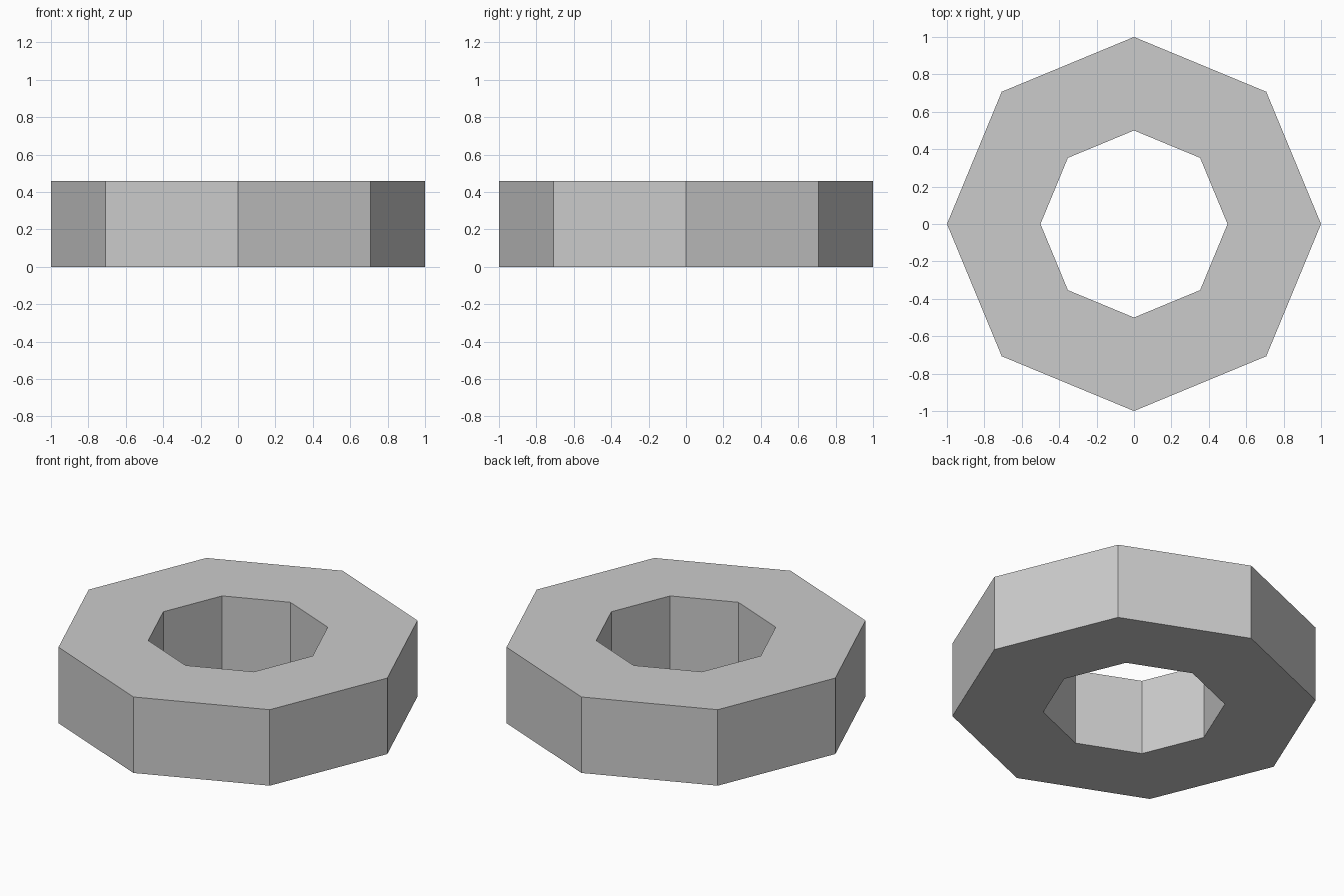
import bpy, bmesh
from math import cos, sin, pi

if "Cube" in bpy.data.objects:
    bpy.data.objects.remove(bpy.data.objects["Cube"])

SIDES, OUTER, INNER, HEIGHT = 8, 1.0, 0.5, 0.46

bm = bmesh.new()

def loop(radius, z):
    return [bm.verts.new((radius * cos(2 * pi * i / SIDES),
                          radius * sin(2 * pi * i / SIDES), z))
            for i in range(SIDES)]

# Rectangular cross-section swept around the octagon
loops = [loop(OUTER, 0), loop(OUTER, HEIGHT), loop(INNER, HEIGHT), loop(INNER, 0)]
for k in range(4):
    a, b = loops[k], loops[(k + 1) % 4]
    for i in range(SIDES):
        j = (i + 1) % SIDES
        bm.faces.new((a[i], a[j], b[j], b[i]))
bmesh.ops.recalc_face_normals(bm, faces=bm.faces)

# Flat-shaded octagonal ring
mesh = bpy.data.meshes.new("octagonal_ring")
bm.to_mesh(mesh)
bm.free()
ring = bpy.data.objects.new("octagonal_ring", mesh)
bpy.context.collection.objects.link(ring)
